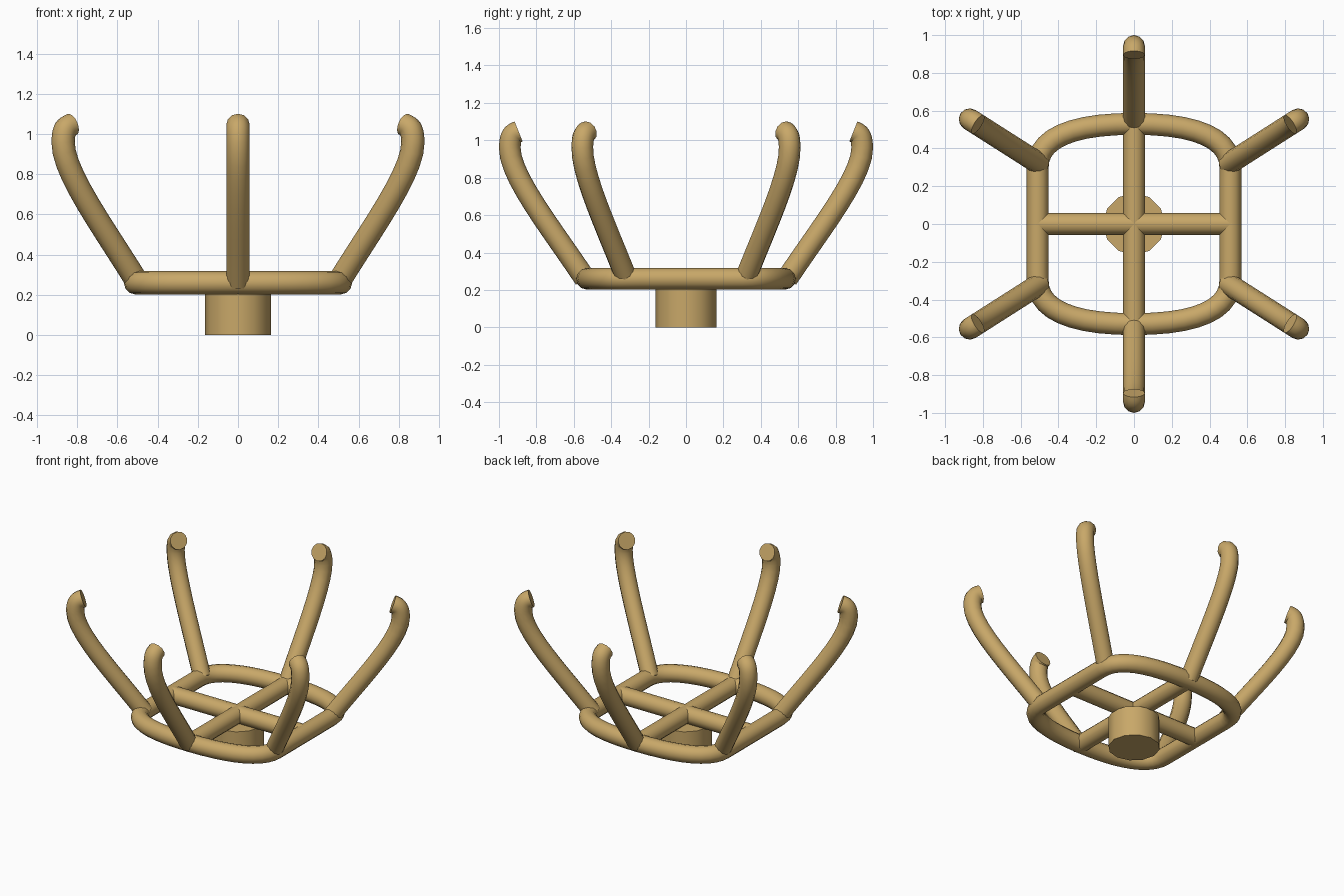
import bpy
from math import radians, cos, sin, pi
from mathutils import Vector

if "Cube" in bpy.data.objects:
    bpy.data.objects.remove(bpy.data.objects["Cube"])

R = 0.058      # tube radius
Z = 0.26       # height of ring and bars

gold = bpy.data.materials.new("warm_brass")
gold.diffuse_color = (0.58, 0.39, 0.14, 1)
gold.use_nodes = True
gold.node_tree.nodes["Principled BSDF"].inputs["Base Color"].default_value = gold.diffuse_color


def tube(name, pts, cyclic=False, res=10):
    """Round tube along bezier points given as (left handle, point, right handle)."""
    cu = bpy.data.curves.new(name, 'CURVE')
    cu.dimensions = '3D'
    cu.bevel_depth = R
    cu.bevel_resolution = 4
    cu.resolution_u = res
    cu.use_fill_caps = True
    sp = cu.splines.new('BEZIER')
    sp.bezier_points.add(len(pts) - 1)
    sp.use_cyclic_u = cyclic
    for bp, (l, c, r) in zip(sp.bezier_points, pts):
        bp.handle_left_type = bp.handle_right_type = 'FREE'
        bp.handle_left, bp.co, bp.handle_right = l, c, r
    ob = bpy.data.objects.new(name, cu)
    bpy.context.collection.objects.link(ob)
    bpy.ops.object.select_all(action='DESELECT')
    ob.select_set(True)
    bpy.context.view_layer.objects.active = ob
    bpy.ops.object.convert(target='MESH')
    finish(bpy.context.object)


def finish(ob):
    ob.data.materials.clear()
    ob.data.materials.append(gold)
    bpy.ops.object.shade_smooth_by_angle(angle=radians(40))


# Rounded base ring
V = lambda x, y: Vector((x, y, Z))
tube("base_ring", [
    (V(-.34, .53), V(0, .53), V(.34, .53)),
    (V(.51, .45), V(.51, .3), V(.51, .1)),
    (V(.51, -.1), V(.51, -.3), V(.51, -.45)),
    (V(.34, -.53), V(0, -.53), V(-.34, -.53)),
    (V(-.51, -.45), V(-.51, -.3), V(-.51, -.1)),
    (V(-.51, .1), V(-.51, .3), V(-.51, .45)),
], cyclic=True)

# Six prongs leaning outward with tips hooked inward: (radius, height)
profile = [
    ((.50, .20), (.54, .26), (.72, .53)),
    ((.945, .81), (.942, .96), (.94, 1.03)),
    ((.925, 1.035), (.895, 1.047), (.88, 1.053)),
]
for i, (deg, grow) in enumerate([(90, 1), (32.5, 1.095), (-32.5, 1.095),
                                 (-90, 1), (-147.5, 1.095), (147.5, 1.095)]):
    a = radians(deg)
    tube(f"prong_{i + 1}", [[Vector((r * grow * cos(a), r * grow * sin(a), z))
                             for r, z in p] for p in profile])

# Crossing bars under the ring
for name, length, rot in (("cross_bar_side", 1.03, (0, pi / 2, 0)),
                          ("cross_bar_front", 1.07, (pi / 2, 0, 0))):
    bpy.ops.mesh.primitive_cylinder_add(vertices=12, radius=R, depth=length,
                                        location=(0, 0, Z), rotation=rot)
    bpy.context.object.name = name
    finish(bpy.context.object)

# Central hub
bpy.ops.mesh.primitive_cylinder_add(vertices=12, radius=.164, depth=.21,
                                    location=(0, 0, .105))
bpy.context.object.name = "hub"
finish(bpy.context.object)
